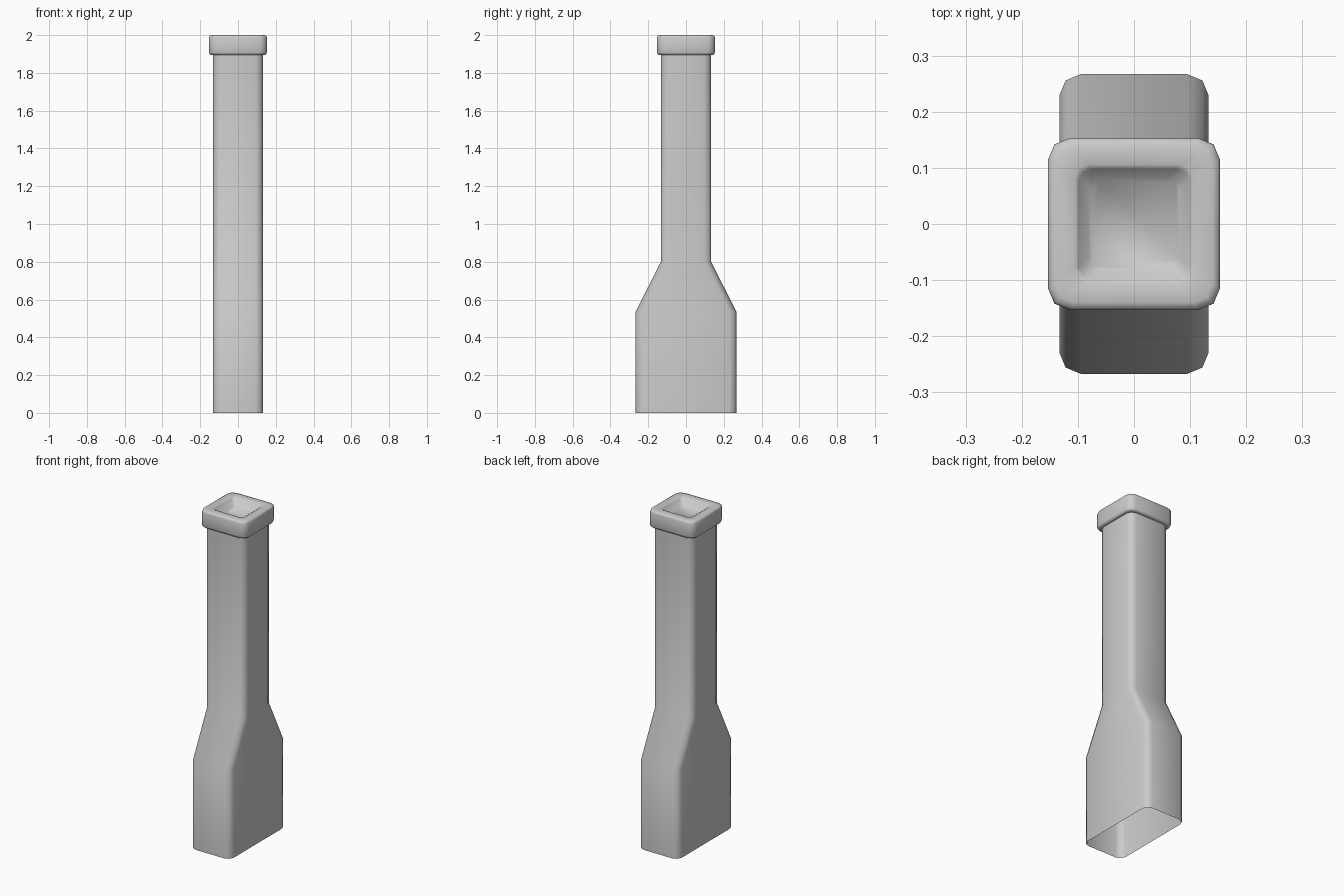
import bpy, bmesh, math

if "Cube" in bpy.data.objects:
    bpy.data.objects.remove(bpy.data.objects["Cube"])


def ring(hx, hy, r, z):
    """Rounded rectangle with two-segment corners."""
    pts = []
    for q, (sx, sy) in enumerate([(1, 1), (-1, 1), (-1, -1), (1, -1)]):
        for k in range(3):
            a = math.radians(90 * q + 45 * k)
            pts.append((sx * (hx - r) + r * math.cos(a),
                        sy * (hy - r) + r * math.sin(a), z))
    return pts


def loft(name, sections, close_end=False):
    bm = bmesh.new()
    rings = [[bm.verts.new(p) for p in ring(*s)] for s in sections]
    for a, b in zip(rings, rings[1:]):
        n = len(a)
        for i in range(n):
            j = (i + 1) % n
            bm.faces.new((a[i], a[j], b[j], b[i]))
    if close_end:
        bm.faces.new(rings[-1])
    mesh = bpy.data.meshes.new(name)
    bm.to_mesh(mesh)
    bm.free()
    mesh.shade_smooth()
    obj = bpy.data.objects.new(name, mesh)
    bpy.context.collection.objects.link(obj)
    return obj


# Chimney shaft: wide open base, sloped shoulders, square stack
R = 0.038
loft("chimney_shaft", [
    (0.133, 0.267, R, 0.0),
    (0.133, 0.267, R, 0.535),
    (0.133, 0.133, R, 0.80),
    (0.133, 0.133, R, 1.905),
])

# Cap: softened outer edges and a shallow sunken dish on top
loft("chimney_cap", [
    (0.130, 0.130, 0.036, 1.895),
    (0.143, 0.143, 0.036, 1.895),
    (0.150, 0.150, 0.038, 1.899),
    (0.153, 0.153, 0.038, 1.910),
    (0.153, 0.153, 0.038, 1.987),
    (0.150, 0.150, 0.038, 1.996),
    (0.140, 0.140, 0.034, 2.0),
    (0.106, 0.106, 0.024, 2.0),
    (0.098, 0.098, 0.022, 1.995),
    (0.080, 0.080, 0.018, 1.95),
], close_end=True)
